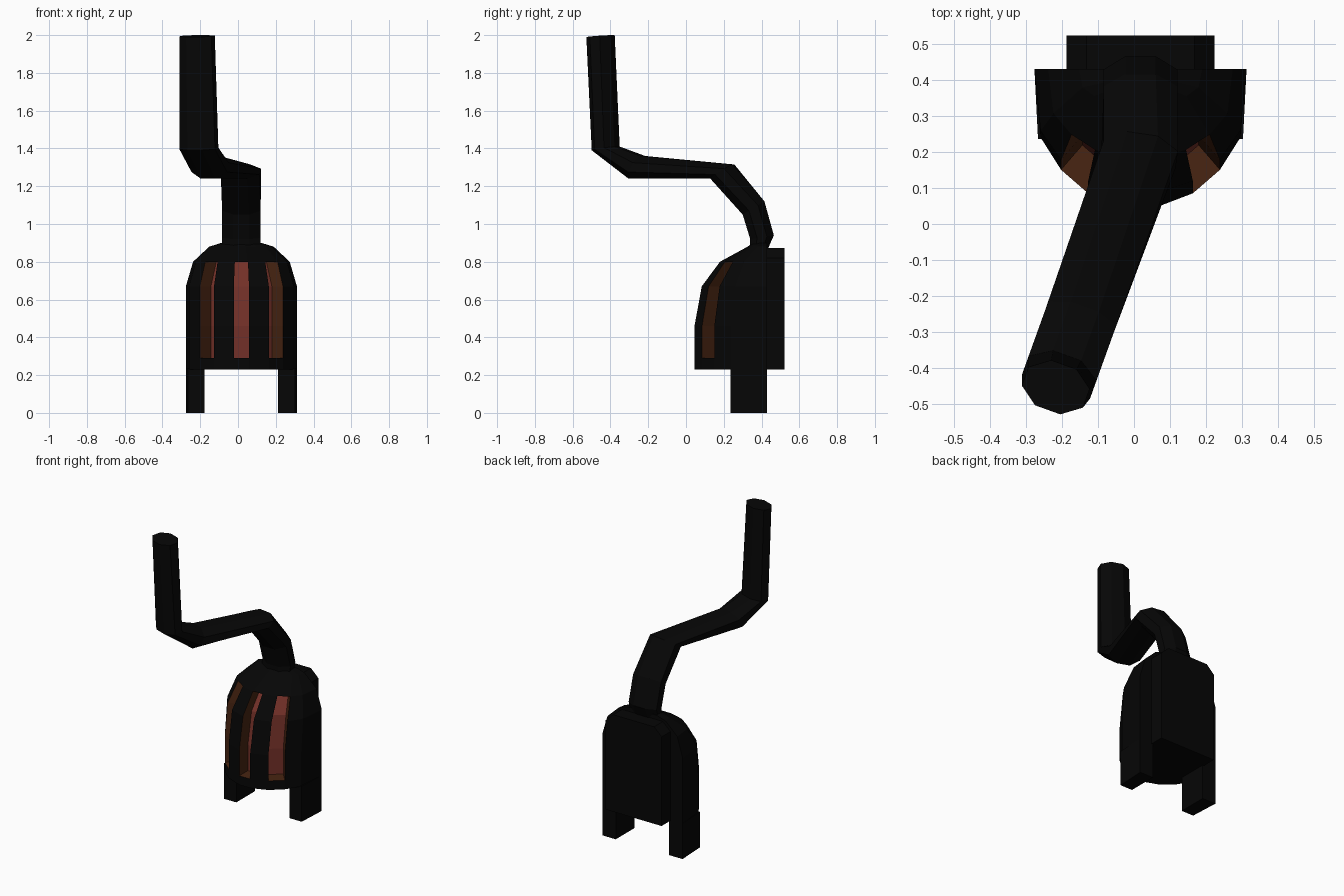
import bpy, bmesh, math
from mathutils import Vector

if "Cube" in bpy.data.objects:
    bpy.data.objects.remove(bpy.data.objects["Cube"], do_unlink=True)


def material(name, rgb):
    m = bpy.data.materials.new(name)
    m.use_nodes = True
    m.diffuse_color = (*rgb, 1)
    m.node_tree.nodes["Principled BSDF"].inputs["Base Color"].default_value = (*rgb, 1)
    return m


iron = material("black iron", (0.0018, 0.0018, 0.0018))
brown = material("ember brown", (0.065, 0.018, 0.006))
red = material("glowing red", (0.17, 0.03, 0.021))
CX = 0.018


def loft(bm, loops):
    """Skin a list of closed loops and cap both ends; return the faces of each band."""
    rings = [[bm.verts.new(p) for p in loop] for loop in loops]
    n = len(rings[0])
    bands = [[bm.faces.new((a[j], a[(j + 1) % n], b[(j + 1) % n], b[j])) for j in range(n)]
             for a, b in zip(rings, rings[1:])]
    bm.faces.new(rings[0])
    bm.faces.new(rings[-1])
    bmesh.ops.recalc_face_normals(bm, faces=bm.faces)
    return bands


def finish(bm, name, mats):
    me = bpy.data.meshes.new(name)
    bm.to_mesh(me)
    bm.free()
    for m in mats:
        me.materials.append(m)
    ob = bpy.data.objects.new(name, me)
    bpy.context.collection.objects.link(ob)


# Stove body: half-round plan, shrinking toward the flat back as it rises
BACK = 0.43
half = [(0.294, BACK), (0.277, 0.24), (0.22, 0.15), (0.145, 0.085), (0.04, 0.045)]
plan = half + [(-x, y) for x, y in reversed(half)]
levels = [(0.23, 1, 1), (0.29, 1, 1), (0.46, 1, 1), (0.67, 1, 0.9),
          (0.8, 0.87, 0.65), (0.88, 0.58, 0.27), (0.9, 0.36, 0.2)]
bm = bmesh.new()
bands = loft(bm, [[(CX + x * sx, BACK - (BACK - y) * sy, z) for x, y in plan]
                  for z, sx, sy in levels])

# Three recessed glowing slots: brown walls, red back panel
for col in (2, 4, 6):
    faces = [bands[row][col] for row in (1, 2, 3)]
    inward = faces[0].normal * -0.09
    res = bmesh.ops.extrude_face_region(bm, geom=faces)["geom"]
    caps = [g for g in res if isinstance(g, bmesh.types.BMFace)]
    verts = [g for g in res if isinstance(g, bmesh.types.BMVert)]
    bmesh.ops.delete(bm, geom=faces, context='FACES')
    bmesh.ops.translate(bm, verts=verts, vec=inward)
    for v in verts:
        for f in v.link_faces:
            f.material_index = 1
    for f in caps:
        f.material_index = 2
bmesh.ops.recalc_face_normals(bm, faces=bm.faces)
finish(bm, "stove_body", [iron, brown, red])

# Back housing with clipped top corners
outline = [(-0.205, 0.23), (0.205, 0.23), (0.205, 0.82), (0.15, 0.872),
           (-0.15, 0.872), (-0.205, 0.82)]
bm = bmesh.new()
loft(bm, [[(CX + x, y, z) for x, z in outline] for y in (0.42, 0.522)])
finish(bm, "back_housing", [iron])

# Legs
for side, name in ((1, "left_leg"), (-1, "right_leg")):
    foot = [(0.294, BACK), (0.284, 0.235), (0.195, 0.235), (0.195, BACK)]
    bm = bmesh.new()
    loft(bm, [[(CX + side * x, y, z) for x, y in foot] for z in (0, 0.235)])
    finish(bm, name, [iron])

# Stovepipe: flattened octagon sections along a bent path
# each section: inner y and z, outer y and z, amount of turn, half width
sections = [(0.34, 0.86, 0.43, 0.86, 0, 0.102),
            (0.34, 0.92, 0.465, 0.94, 0, 0.102),
            (0.3, 1.05, 0.415, 1.12, 0, 0.102),
            (0.135, 1.24, 0.25, 1.315, 0.4, 0.104),
            (-0.29, 1.24, -0.23, 1.36, 1, 0.1),
            (-0.485, 1.39, -0.365, 1.41, 1, 0.1),
            (-0.515, 1.99, -0.39, 2.0, 1, 0.09)]
SLOPE = 0.36
loops = []
for y0, z0, y1, z1, turn, width in sections:
    y = (y0 + y1) / 2
    centre = Vector((CX - SLOPE * max(0, 0.2 - y), y, (z0 + z1) / 2))
    thick = Vector((SLOPE * turn * (y1 - y0), y1 - y0, z1 - z0)) / 2
    wide = Vector((1, -SLOPE * turn, 0)).normalized() * width
    loop = []
    for k in range(8):
        a = math.pi * (k + 0.5) / 4
        r = 1 / math.cos(math.pi / 8)
        loop.append(centre + wide * (r * math.cos(a)) + thick * (r * math.sin(a)))
    loops.append(loop)
bm = bmesh.new()
loft(bm, loops)
finish(bm, "stovepipe", [iron])
